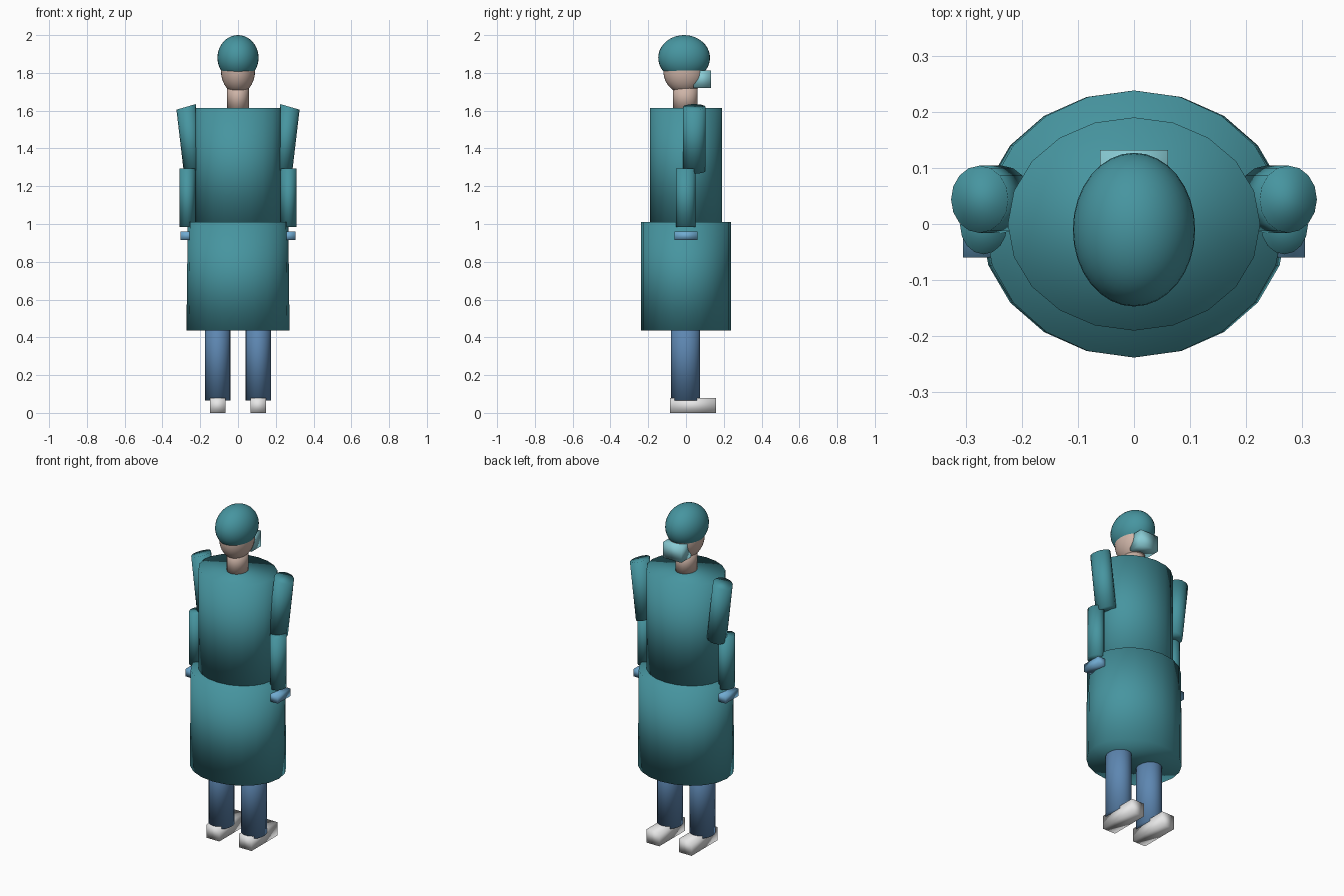
import bpy, bmesh, math

if "Cube" in bpy.data.objects:
    bpy.data.objects.remove(bpy.data.objects["Cube"])


def material(name, rgb):
    m = bpy.data.materials.new(name)
    m.diffuse_color = (*rgb, 1)
    m.use_nodes = True
    m.node_tree.nodes["Principled BSDF"].inputs["Base Color"].default_value = m.diffuse_color
    return m


TEAL = material("teal cloth", (0.062, 0.30, 0.35))
BLUE = material("blue trousers", (0.11, 0.24, 0.44))
GLOVE = material("light blue glove", (0.16, 0.40, 0.63))
SKIN = material("skin", (0.62, 0.46, 0.39))
MASK = material("pale aqua mask", (0.25, 0.60, 0.66))
WHITE = material("white shoe", (0.80, 0.80, 0.80))


def finish(name, bm, mat):
    bmesh.ops.recalc_face_normals(bm, faces=bm.faces)
    me = bpy.data.meshes.new(name)
    bm.to_mesh(me)
    bm.free()
    me.materials.append(mat)
    for p in me.polygons:
        p.use_smooth = True          # soft shading everywhere, caps included
    ob = bpy.data.objects.new(name, me)
    bpy.context.collection.objects.link(ob)
    return ob


def tube(name, bottom, top, r_bottom, r_top, mat, sides=20, slope=0.0):
    """Closed elliptical tube; slope tilts both end caps along x."""
    bm = bmesh.new()
    rings = []
    for (cx, cy, cz), (rx, ry) in ((bottom, r_bottom), (top, r_top)):
        ring = []
        for i in range(sides):
            a = 2 * math.pi * i / sides
            dx = rx * math.cos(a)
            ring.append(bm.verts.new((cx + dx, cy + ry * math.sin(a), cz + slope * dx)))
        rings.append(ring)
    lo, hi = rings
    for i in range(sides):
        j = (i + 1) % sides
        bm.faces.new((lo[i], lo[j], hi[j], hi[i]))
    bm.faces.new(lo[::-1])
    bm.faces.new(hi)
    return finish(name, bm, mat)


def box(name, lo, hi, mat):
    bm = bmesh.new()
    bmesh.ops.create_cube(bm, size=1)
    for v in bm.verts:
        v.co = [(a + b) / 2 + c * (b - a) for a, b, c in zip(lo, hi, v.co)]
    return finish(name, bm, mat)


def ellipsoid(name, centre, radii, mat):
    bm = bmesh.new()
    bmesh.ops.create_uvsphere(bm, u_segments=32, v_segments=20, radius=1)
    for v in bm.verts:
        v.co = [c + r * p for c, r, p in zip(centre, radii, v.co)]
    return finish(name, bm, mat)


# Gown
tube("gown_skirt", (0, 0, 0.435), (0, 0, 1.01), (0.273, 0.238), (0.266, 0.238), TEAL)
tube("gown_top", (0, 0, 1.0), (0, 0, 1.615), (0.225, 0.19), (0.225, 0.19), TEAL)

# Neck, head, cap and face mask (the face looks towards +y)
tube("neck", (0, -0.003, 1.60), (0, -0.003, 1.74), (0.057, 0.065), (0.057, 0.065), SKIN)
ellipsoid("head", (0, -0.008, 1.81), (0.09, 0.112, 0.12), SKIN)
ellipsoid("surgical_cap", (0, -0.01, 1.88), (0.109, 0.137, 0.12), TEAL)
box("face_mask", (-0.061, 0.04, 1.72), (0.061, 0.132, 1.812), MASK)

# Arms, gloves, legs and shoes on both sides
for side, s in (("left", -1), ("right", 1)):
    tube(side + "_upper_arm", (s * 0.235, 0.044, 1.281), (s * 0.275, 0.044, 1.62),
         (0.051, 0.06), (0.051, 0.06), TEAL, 16, -s * 0.29)
    tube(side + "_forearm", (s * 0.268, -0.002, 0.985), (s * 0.268, -0.002, 1.295),
         (0.042, 0.052), (0.042, 0.052), TEAL, 16)
    x0, x1 = sorted((s * 0.23, s * 0.305))
    box(side + "_glove", (x0, -0.06, 0.915), (x1, 0.06, 0.96), GLOVE)
    tube(side + "_leg", (s * 0.107, -0.002, 0.065), (s * 0.107, -0.002, 0.55),
         (0.067, 0.077), (0.067, 0.077), BLUE)
    x0, x1 = sorted((s * 0.065, s * 0.149))
    box(side + "_shoe", (x0, -0.084, 0.0), (x1, 0.16, 0.08), WHITE)
